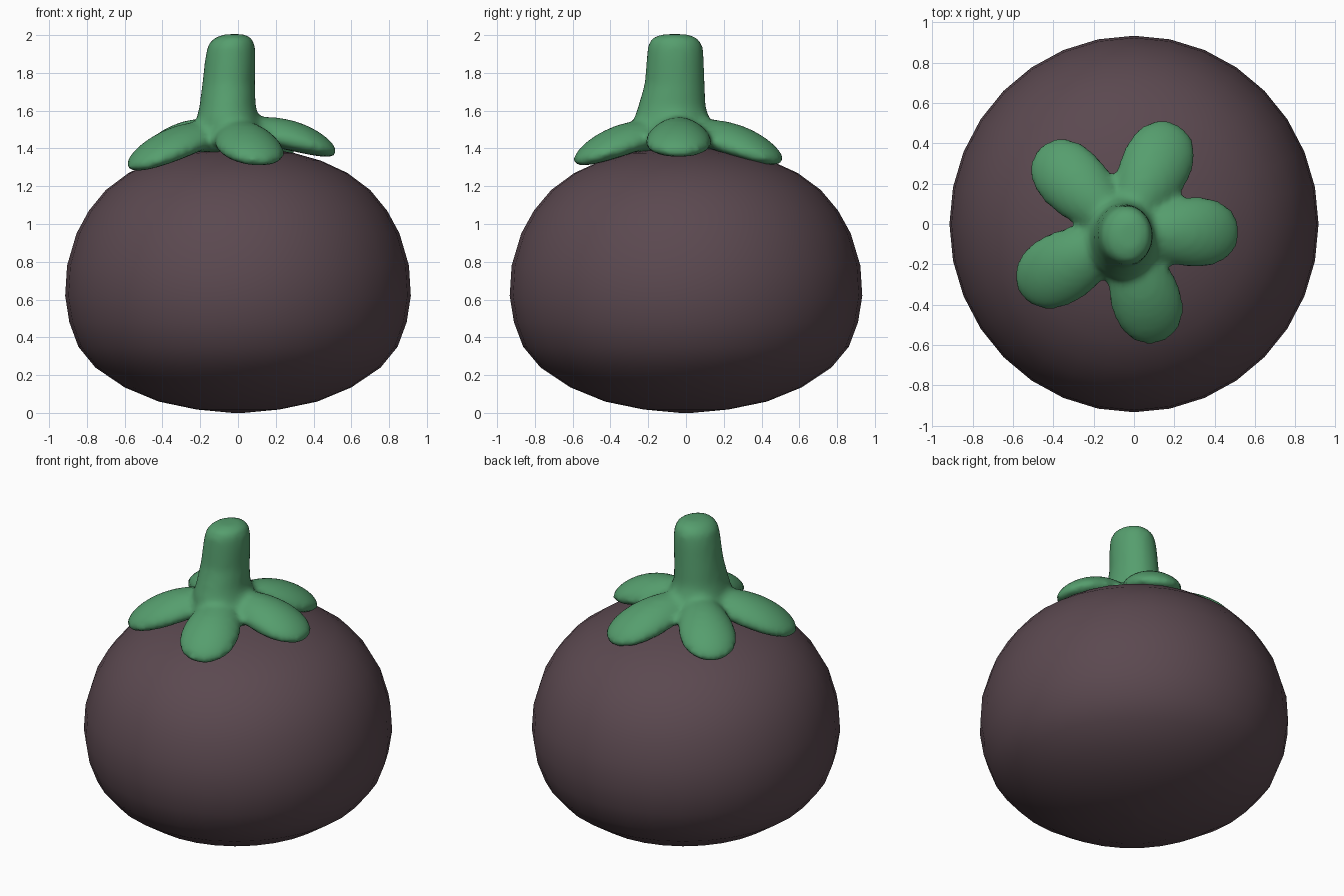
import bpy, bmesh, math
from mathutils import Vector, Matrix

if "Cube" in bpy.data.objects:
    bpy.data.objects.remove(bpy.data.objects["Cube"])


def material(name, color):
    m = bpy.data.materials.new(name)
    m.diffuse_color = (*color, 1)
    m.use_nodes = True
    m.node_tree.nodes["Principled BSDF"].inputs["Base Color"].default_value = m.diffuse_color
    return m


skin = material("dark plum", (0.105, 0.066, 0.080))
green = material("leaf green", (0.092, 0.342, 0.155))


def finish(bm, name, mat):
    bmesh.ops.recalc_face_normals(bm, faces=bm.faces)
    for f in bm.faces:
        f.smooth = True
    me = bpy.data.meshes.new(name)
    bm.to_mesh(me)
    bm.free()
    me.materials.append(mat)
    ob = bpy.data.objects.new(name, me)
    bpy.context.collection.objects.link(ob)
    return ob


def loft(bm, rings, segs):
    """Elliptical rings (cx, cy, z, rx, ry) skinned into a closed tube."""
    loops = []
    for cx, cy, z, rx, ry in rings:
        loops.append([bm.verts.new((cx + rx * math.cos(a), cy + ry * math.sin(a), z))
                      for a in (2 * math.pi * i / segs for i in range(segs))])
    for a, b in zip(loops, loops[1:]):
        for i in range(segs):
            j = (i + 1) % segs
            bm.faces.new((a[i], a[j], b[j], b[i]))
    for loop, z in ((loops[0], rings[0][2]), (loops[-1], rings[-1][2])):
        bm.faces.new(loop)


# fruit: squat lathe, a little wider front to back
profile = [(0.03, 0.003), (0.22, 0.018), (0.42, 0.06), (0.60, 0.135), (0.755, 0.24),
           (0.845, 0.35), (0.893, 0.48), (0.915, 0.62), (0.905, 0.78), (0.855, 0.95),
           (0.79, 1.07), (0.70, 1.18), (0.58, 1.27), (0.44, 1.335), (0.30, 1.375),
           (0.15, 1.40), (0.03, 1.41)]
bm = bmesh.new()
loft(bm, [(0, 0, z if i else 0.0, r, r * 1.02) for i, (r, z) in enumerate(profile)], 32)
finish(bm, "fruit", skin)

# calyx and stem: overlapping solids fused by a remesh
bm = bmesh.new()
loft(bm, [(-0.05, -0.05, 1.38, 0.20, 0.22), (-0.05, -0.06, 1.50, 0.19, 0.22),
          (-0.055, -0.075, 1.56, 0.165, 0.20), (-0.055, -0.075, 1.62, 0.15, 0.18),
          (-0.05, -0.06, 1.74, 0.14, 0.16), (-0.04, -0.057, 1.88, 0.134, 0.152),
          (-0.035, -0.057, 1.95, 0.125, 0.145), (-0.025, -0.06, 1.99, 0.095, 0.115),
          (-0.02, -0.06, 2.005, 0.045, 0.06)], 24)


def leaf(bm, tip, width):
    """Flattened egg from the calyx centre out to tip, arched over the fruit."""
    root, tip = Vector((-0.05, -0.04, 1.50)), Vector(tip)
    span = tip - root
    side = Vector((-span.y, span.x, 0)).normalized()
    up = span.cross(side).normalized()
    verts = bmesh.ops.create_uvsphere(bm, u_segments=24, v_segments=16, radius=1)["verts"]
    for v in verts:
        x, y, z = v.co
        t = (x + 1) / 2
        half = width * (0.88 + 0.24 * x)
        arch = 0.16 * t * (1 - t) - 0.03 * y * y
        v.co = root + span * t + side * (y * half) + up * (z * 0.08 + arch)


for tip, width in (((-0.47, 0.38, 1.35), 0.19), ((0.21, 0.50, 1.33), 0.195),
                   ((0.525, -0.04, 1.375), 0.195), ((0.13, -0.59, 1.325), 0.195),
                   ((-0.57, -0.34, 1.295), 0.20)):
    leaf(bm, tip, width)

calyx = finish(bm, "calyx_and_stem", green)
remesh = calyx.modifiers.new("fuse", 'REMESH')
remesh.mode = 'VOXEL'
remesh.voxel_size = 0.022
remesh.use_smooth_shade = True
smooth = calyx.modifiers.new("soften", 'SMOOTH')
smooth.factor = 0.5
smooth.iterations = 5
